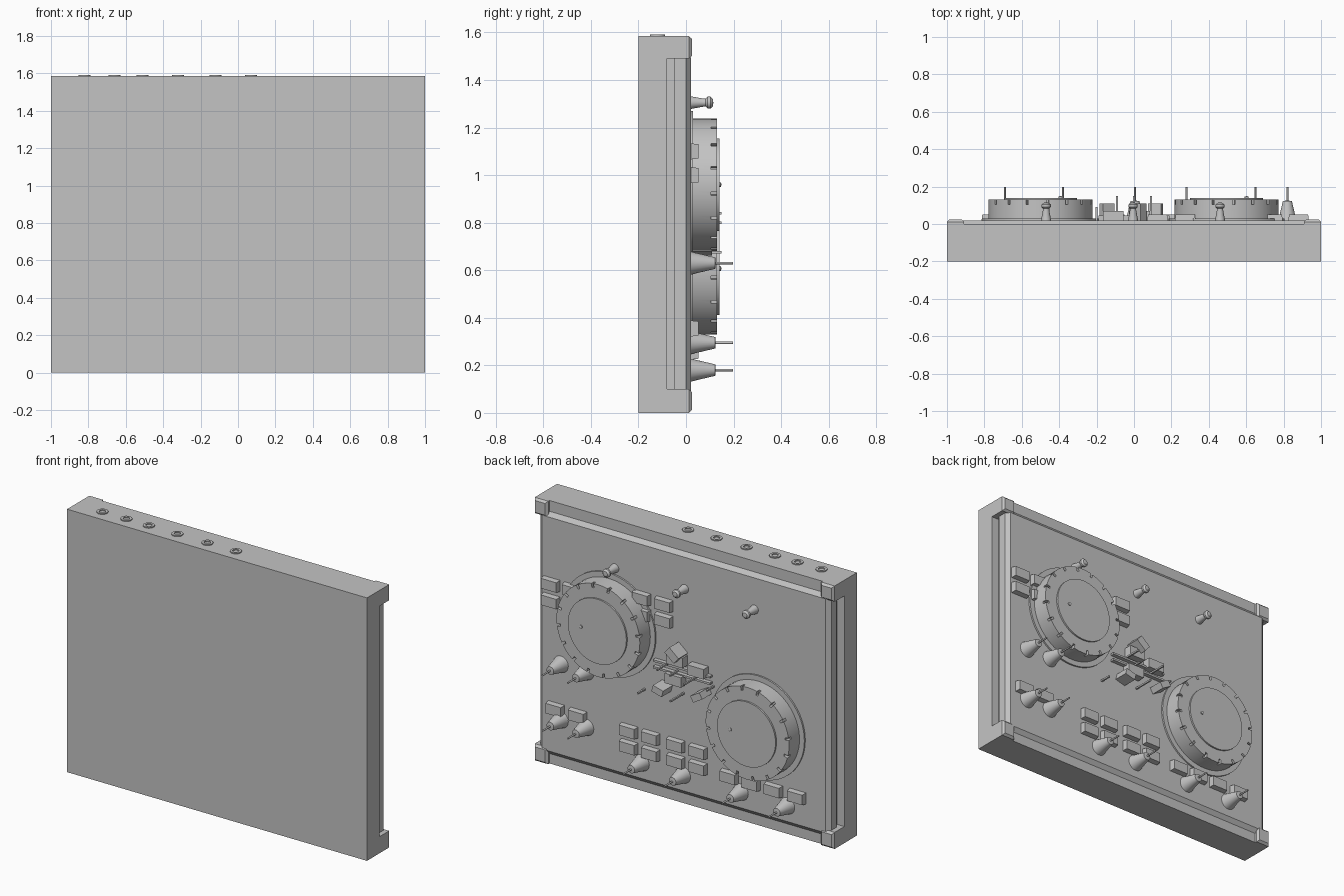
import bpy, bmesh, math
from mathutils import Matrix, Vector

cube = bpy.data.objects.get("Cube")
if cube:
    bpy.data.objects.remove(cube)

grey = bpy.data.materials.new("plain grey")
grey.use_nodes = True
tone = (0.55, 0.55, 0.55, 1)
grey.diffuse_color = tone
grey.node_tree.nodes["Principled BSDF"].inputs["Base Color"].default_value = tone


def finish(name, bm):
    bmesh.ops.recalc_face_normals(bm, faces=bm.faces)
    mesh = bpy.data.meshes.new(name)
    bm.to_mesh(mesh)
    bm.free()
    mesh.materials.append(grey)
    ob = bpy.data.objects.new(name, mesh)
    bpy.context.collection.objects.link(ob)
    return ob


def box(name, x, y, z, inset=0.0, turn=0.0):
    """Box from three ranges; inset tapers the back face, turn spins it about y."""
    bm = bmesh.new()
    bmesh.ops.create_cube(bm, size=1)
    size = [b - a for a, b in (x, y, z)]
    for v in bm.verts:
        back = v.co.y > 0
        v.co = Vector([c * s for c, s in zip(v.co, size)])
        if back:
            v.co.x -= math.copysign(inset, v.co.x)
            v.co.z -= math.copysign(inset, v.co.z)
    bm.transform(Matrix.Rotation(turn, 4, 'Y'))
    bm.transform(Matrix.Translation([(a + b) / 2 for a, b in (x, y, z)]))
    return finish(name, bm)


def lathe(name, profile, place, segments=32, upright=False):
    """Spin (radius, height) points; the axis points to the back unless upright."""
    bm = bmesh.new()
    verts = [bm.verts.new((r, 0, h)) for r, h in profile]
    edges = [bm.edges.new(p) for p in zip(verts, verts[1:])]
    bmesh.ops.spin(bm, geom=verts + edges, cent=(0, 0, 0), axis=(0, 0, 1),
                   angle=math.tau, steps=segments)
    bmesh.ops.remove_doubles(bm, verts=bm.verts, dist=0.0002)
    if not upright:
        bm.transform(Matrix.Rotation(-math.pi / 2, 4, 'X'))
    bm.transform(Matrix.Translation(place))
    ob = finish(name, bm)
    bpy.ops.object.select_all(action='DESELECT')
    ob.select_set(True)
    bpy.context.view_layer.objects.active = ob
    bpy.ops.object.shade_smooth_by_angle(angle=math.radians(35))
    return ob


# Casing, recessed sides and control panel
H = 1.585
box("casing", (-1, 1), (-0.2, -0.08), (0, H))
box("inner_case", (-0.95, 0.95), (-0.08, -0.05), (0, H))
box("outer_case", (-0.97, 0.97), (-0.05, 0), (0, H))
box("control_panel", (-0.97, 0.97), (0, 0.02), (0.06, 1.52), inset=0.025)

# Corner blocks
for sx in (-1, 1):
    for z in ((0, 0.1), (H - 0.095, H)):
        xs = sorted((sx * 0.91, sx))
        box("corner_block", xs, (-0.08, 0.012), z)
        box("corner_cap", xs, (0.012, 0.025), z, inset=0.012)

# Sockets along the top
for x in (-0.82, -0.66, -0.51, -0.32, -0.12, 0.07):
    lathe("top_socket", [(0.018, -0.002), (0.018, 0.006), (0.032, 0.006), (0.032, -0.002)],
          (x, -0.12, H), 20, upright=True)

# Jog wheels with notched rims
for cx, cz in ((0.495, 0.96), (-0.5, 0.607)):
    lathe("wheel_base", [(0, 0), (0.31, 0), (0.31, 0.012), (0, 0.012)], (cx, 0.018, cz), 64)
    wheel = lathe("jog_wheel", [(0, 0.025), (0.278, 0.025), (0.278, 0.13), (0, 0.13)],
                  (cx, 0, cz), 64)
    bm = bmesh.new()
    for i in range(16):
        notch = (Matrix.Translation((cx, 0.12, cz))
                 @ Matrix.Rotation(math.tau * (i + 0.35) / 16, 4, 'Y')
                 @ Matrix.Translation((0.278, 0, 0)) @ Matrix.Diagonal((0.05, 0.03, 0.014, 1)))
        bmesh.ops.create_cube(bm, size=1, matrix=notch)
    cutter = finish("notch_cutter", bm)
    cutter.hide_render = True
    cutter.hide_set(True)
    cut = wheel.modifiers.new("notches", 'BOOLEAN')
    cut.operation = 'DIFFERENCE'
    cut.object = cutter
    bpy.context.view_layer.objects.active = wheel
    bpy.ops.object.modifier_apply(modifier=cut.name)
    bpy.data.objects.remove(cutter)
    lathe("wheel_plate", [(0, 0.128), (0.195, 0.128), (0.195, 0.14), (0, 0.14)], (cx, 0, cz), 64)
    lathe("wheel_dot", [(0, 0), (0.01, 0), (0.01, 0.008), (0, 0.012)],
          (cx + 0.107, 0.138, cz), 12)

# Round headed knobs in the upper row
for x in (0.46, -0.005, -0.47):
    lathe("round_knob", [(0, 0), (0.027, 0), (0.017, 0.055), (0.017, 0.065), (0.025, 0.073),
                         (0.025, 0.085), (0.015, 0.095), (0, 0.097)], (x, 0.018, 1.305), 20)

# Cone knobs with a thin pointer
for x, z in ((0.82, 0.63), (0.65, 0.63), (0.82, 0.295), (0.65, 0.295),
             (0.28, 0.18), (0.005, 0.18), (-0.38, 0.18), (-0.69, 0.18)):
    lathe("cone_knob", [(0, 0), (0.05, 0), (0.044, 0.02), (0.024, 0.105), (0.005, 0.107),
                        (0.005, 0.18), (0, 0.18)], (x, 0.018, z), 24)


# Push buttons in grids
def buttons(columns, rows):
    for x in columns:
        for z in rows:
            box("push_button", (x - 0.055, x + 0.055), (0.018, 0.052), (z - 0.034, z + 0.034),
                inset=0.004)


buttons((0.88, 0.74), (1.1, 1.0))
buttons((0.274, 0.126), (1.18, 1.085))
buttons((0.36, 0.213, 0.046, -0.102), (0.355, 0.258))
buttons((-0.31, -0.457, -0.605, -0.76), (0.258,))
buttons((0.85, 0.70), (0.355,))


# Mixer cluster in the middle: caps, rails and thin levers
def block(name, x, z, w, h, y, turn=0):
    box(name, (x - w / 2, x + w / 2), (0.018, y), (z - h / 2, z + h / 2),
        turn=math.radians(turn))


block("turned_cap", 0.02, 0.93, 0.08, 0.05, 0.11, -40)
for x, z in ((0.03, 0.88), (-0.11, 0.85), (0.04, 0.76)):
    block("mixer_cap", x, z, 0.11, 0.06, 0.07)
block("left_fader_cap", 0.115, 0.69, 0.07, 0.04, 0.11, -15)
block("right_fader_cap", -0.145, 0.72, 0.07, 0.04, 0.11, 30)
for z in (0.79, 0.83):
    block("fader_rail", 0, z, 0.38, 0.012, 0.045)
for x, z, y in ((0.26, 0.63, 0.09), (0.0, 0.675, 0.15), (0.09, 0.84, 0.15),
                (-0.09, 0.80, 0.15), (-0.2, 0.77, 0.09), (0.04, 0.8, 0.1)):
    block("thin_lever", x, z, 0.01, 0.01, y)
